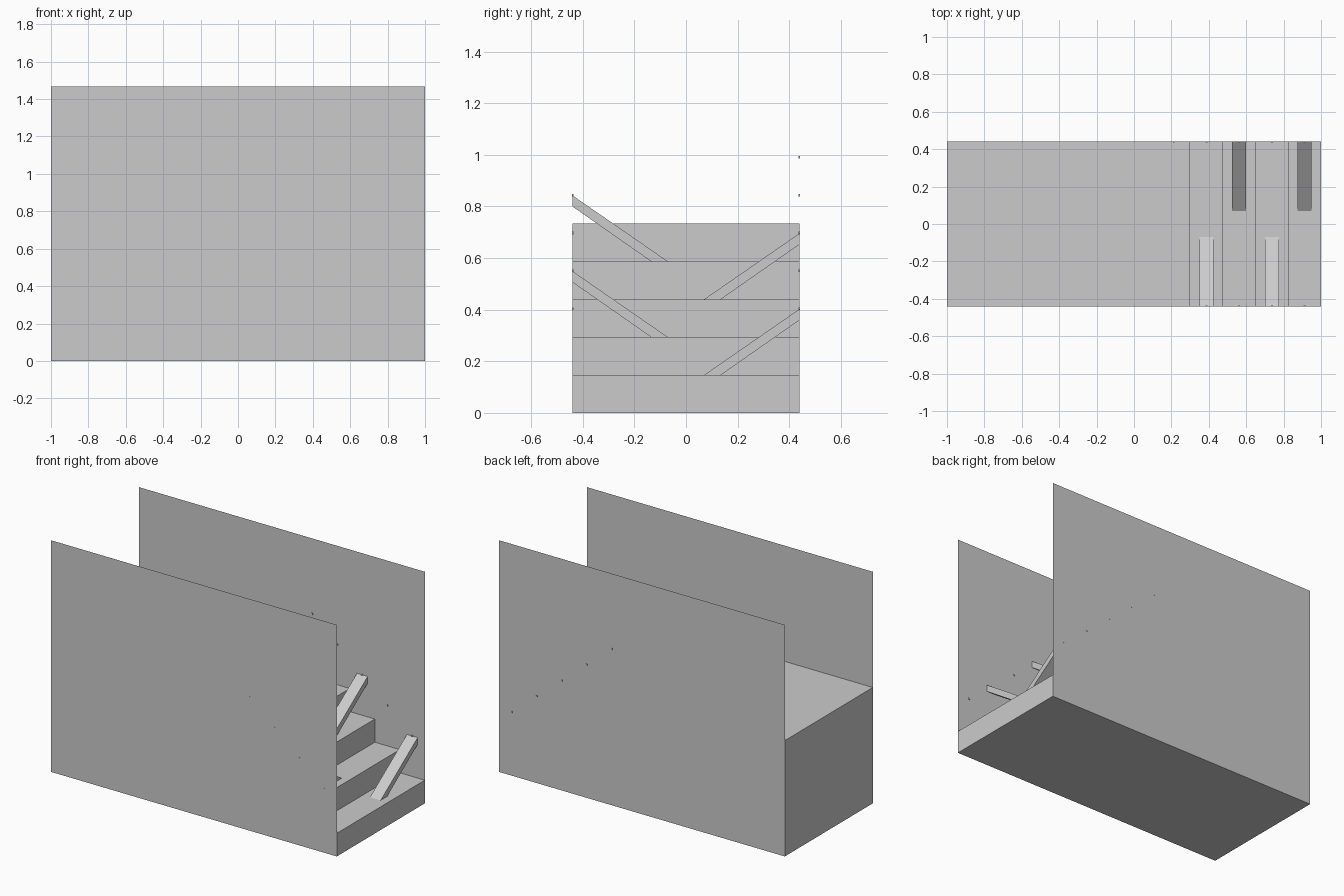
import bpy, bmesh

if "Cube" in bpy.data.objects:
    bpy.data.objects.remove(bpy.data.objects["Cube"])

HALF_W = 0.44            # half width of the stairway
RISE, RUN = 0.1467, 0.175
STEPS = 5
WALL_H = 1.466


def make_object(name, bm):
    bmesh.ops.recalc_face_normals(bm, faces=bm.faces)
    mesh = bpy.data.meshes.new(name)
    bm.to_mesh(mesh)
    bm.free()
    obj = bpy.data.objects.new(name, mesh)
    bpy.context.collection.objects.link(obj)
    return obj


def prism(name, profile, offset):
    """Closed solid from a planar profile pushed along an offset."""
    bm = bmesh.new()
    face = bm.faces.new([bm.verts.new(p) for p in profile])
    ext = bmesh.ops.extrude_face_region(bm, geom=[face], use_keep_orig=True)
    verts = [g for g in ext["geom"] if isinstance(g, bmesh.types.BMVert)]
    bmesh.ops.translate(bm, verts=verts, vec=offset)
    return make_object(name, bm)


# Staircase: stepped outline open at the sides, where the walls close it
outline = [(-1, 0), (1, 0)]
for i in range(STEPS):
    x = 1 - i * RUN
    outline += [(x, (i + 1) * RISE), (max(x - RUN, -1) if i < STEPS - 1 else -1, (i + 1) * RISE)]
bm = bmesh.new()
front = [bm.verts.new((x, -HALF_W, z)) for x, z in outline]
back = [bm.verts.new((x, HALF_W, z)) for x, z in outline]
for i in range(len(outline)):
    j = (i + 1) % len(outline)
    bm.faces.new((front[i], front[j], back[j], back[i]))
make_object("staircase", bm)

# Thin side walls
for name, y in (("front_wall", -HALF_W), ("back_wall", HALF_W)):
    bm = bmesh.new()
    bm.faces.new([bm.verts.new((x, y, z)) for x, z in
                  ((-1, 0), (1, 0), (1, WALL_H), (-1, WALL_H))])
    make_object(name, bm)

# Slanted beams, alternating between the two walls, one on each tread
for i in range(4):
    side = 1 if i % 2 == 0 else -1
    xc = 1 - (i + 0.5) * RUN
    z0 = (i + 1) * RISE
    section = [(0.07, 0), (0.135, 0), (HALF_W, 0.213), (HALF_W, 0.256)]
    prism(f"beam_{i + 1}",
          [(xc - 0.0375, side * y, z0 + z) for y, z in section], (0.075, 0, 0))

# Tiny pegs in the walls at the beam tops
for side, count in ((-1, 4), (1, 5)):
    for i in range(count):
        xc, zc, s = 1 - (i + 0.5) * RUN, (i + 1) * RISE + 0.257, 0.005
        prism(f"wall_peg_{'front' if side < 0 else 'back'}_{i + 1}",
              [(xc + dx, side * (HALF_W - 0.004), zc + dz) for dx, dz in
               ((-s, -s), (s, -s), (s, s), (-s, s))], (0, side * 0.006, 0))
